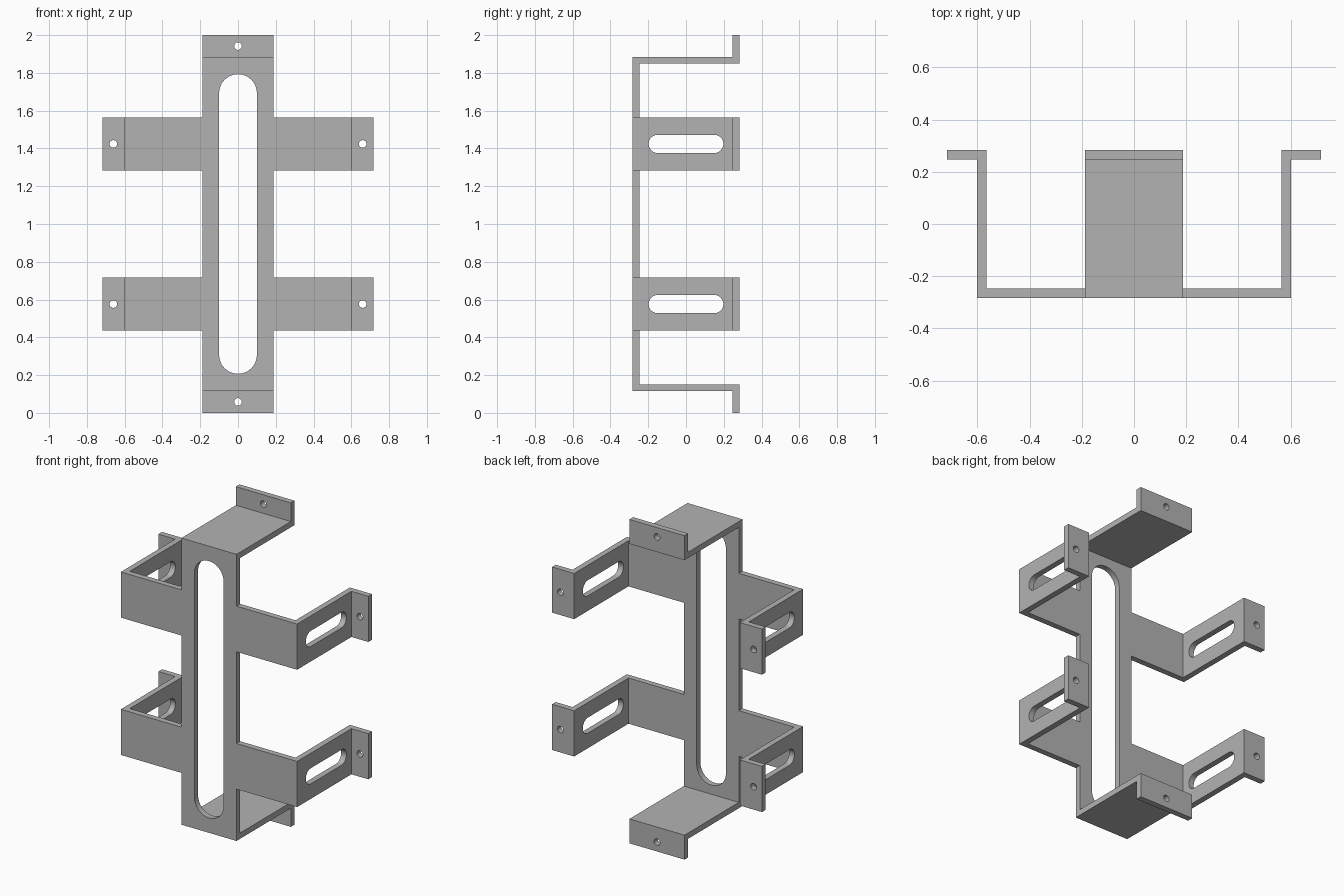
import bpy, bmesh, math
from mathutils import Matrix, Vector

if "Cube" in bpy.data.objects:
    bpy.data.objects.remove(bpy.data.objects["Cube"], do_unlink=True)

T = 0.036            # sheet thickness
FRONT, BACK = -0.283, 0.283
SPINE_W = 0.188      # half width of the spine
ARM_H = 0.141        # half height of an arm
HOLE_R = 0.02

steel = bpy.data.materials.new("grey_steel")
steel.use_nodes = True
steel.diffuse_color = (0.45, 0.45, 0.45, 1)
steel.node_tree.nodes["Principled BSDF"].inputs["Base Color"].default_value = (0.45, 0.45, 0.45, 1)


def prism(name, outline, depth):
    """Extrude a closed 3D outline along a vector."""
    bm = bmesh.new()
    face = bm.faces.new([bm.verts.new(p) for p in outline])
    ext = bmesh.ops.extrude_face_region(bm, geom=[face])
    moved = [v for v in ext["geom"] if isinstance(v, bmesh.types.BMVert)]
    bmesh.ops.translate(bm, verts=moved, vec=depth)
    bmesh.ops.recalc_face_normals(bm, faces=bm.faces)
    mesh = bpy.data.meshes.new(name)
    bm.to_mesh(mesh)
    bm.free()
    mesh.materials.append(steel)
    ob = bpy.data.objects.new(name, mesh)
    bpy.context.collection.objects.link(ob)
    return ob


def stadium(center, along, across, half, r, n=16):
    """Cutter with round ends; half = 0 gives a plain round hole."""
    c, a, b = Vector(center), Vector(along), Vector(across)
    pts = []
    for end in (1, -1):
        for i in range(n + 1 if half else n):
            t = math.pi * i / n
            pts.append(c + end * (a * (half + r * math.sin(t)) + b * r * math.cos(t)))
    normal = a.cross(b) * 0.1
    cutter = prism("slot_cutter", [p - normal / 2 for p in pts], normal)
    cutter.hide_render = True
    return cutter


def cut(ob, cutters):
    """Apply boolean cuts, then discard the cutters."""
    for c in cutters:
        mod = ob.modifiers.new("cut", "BOOLEAN")
        mod.operation, mod.solver, mod.object = "DIFFERENCE", "EXACT", c
    bpy.context.view_layer.update()
    deps = bpy.context.evaluated_depsgraph_get()
    mesh = bpy.data.meshes.new_from_object(ob.evaluated_get(deps))
    ob.modifiers.clear()
    ob.data = mesh
    for c in cutters:
        bpy.data.objects.remove(c, do_unlink=True)
    bpy.ops.object.select_all(action="DESELECT")
    ob.select_set(True)
    bpy.context.view_layer.objects.active = ob
    bpy.ops.object.shade_smooth_by_angle(angle=math.radians(30))


X, Y, Z = Vector((1, 0, 0)), Vector((0, 1, 0)), Vector((0, 0, 1))

# Spine: one bent strip with a shelf and a mounting tab at each end
half_profile = [(FRONT, 0.885), (BACK - T, 0.885), (BACK - T, 1.0), (BACK, 1.0),
                (BACK, 0.885 - T), (FRONT + T, 0.885 - T)]
upper = [(y, 1 + h) for y, h in half_profile]
lower = [(y, 1 - h) for y, h in reversed(half_profile)]
spine = prism("spine_strap", [(-SPINE_W, y, z) for y, z in upper + lower], X * 2 * SPINE_W)
cut(spine, [stadium((0, FRONT, 1), Z, X, 0.693, 0.1),
            stadium((0, BACK, 1.942), Z, X, 0, HOLE_R),
            stadium((0, BACK, 0.058), Z, X, 0, HOLE_R)])

# Arms: bent strips reaching out, back and into a mounting tab
arm_profile = [(SPINE_W, FRONT), (0.602, FRONT), (0.602, BACK - T), (0.717, BACK - T),
               (0.717, BACK), (0.602 - T, BACK), (0.602 - T, FRONT + T), (SPINE_W, FRONT + T)]
for level, zc in (("lower", 0.576), ("upper", 1.424)):
    for side, s in (("left", 1), ("right", -1)):
        arm = prism(f"{level}_{side}_arm",
                    [(s * x, y, zc - ARM_H) for x, y in arm_profile], Z * 2 * ARM_H)
        cut(arm, [stadium((s * 0.584, 0, zc), Y, Z, 0.15, 0.048),
                  stadium((s * 0.66, BACK, zc), Z, X, 0, HOLE_R)])
